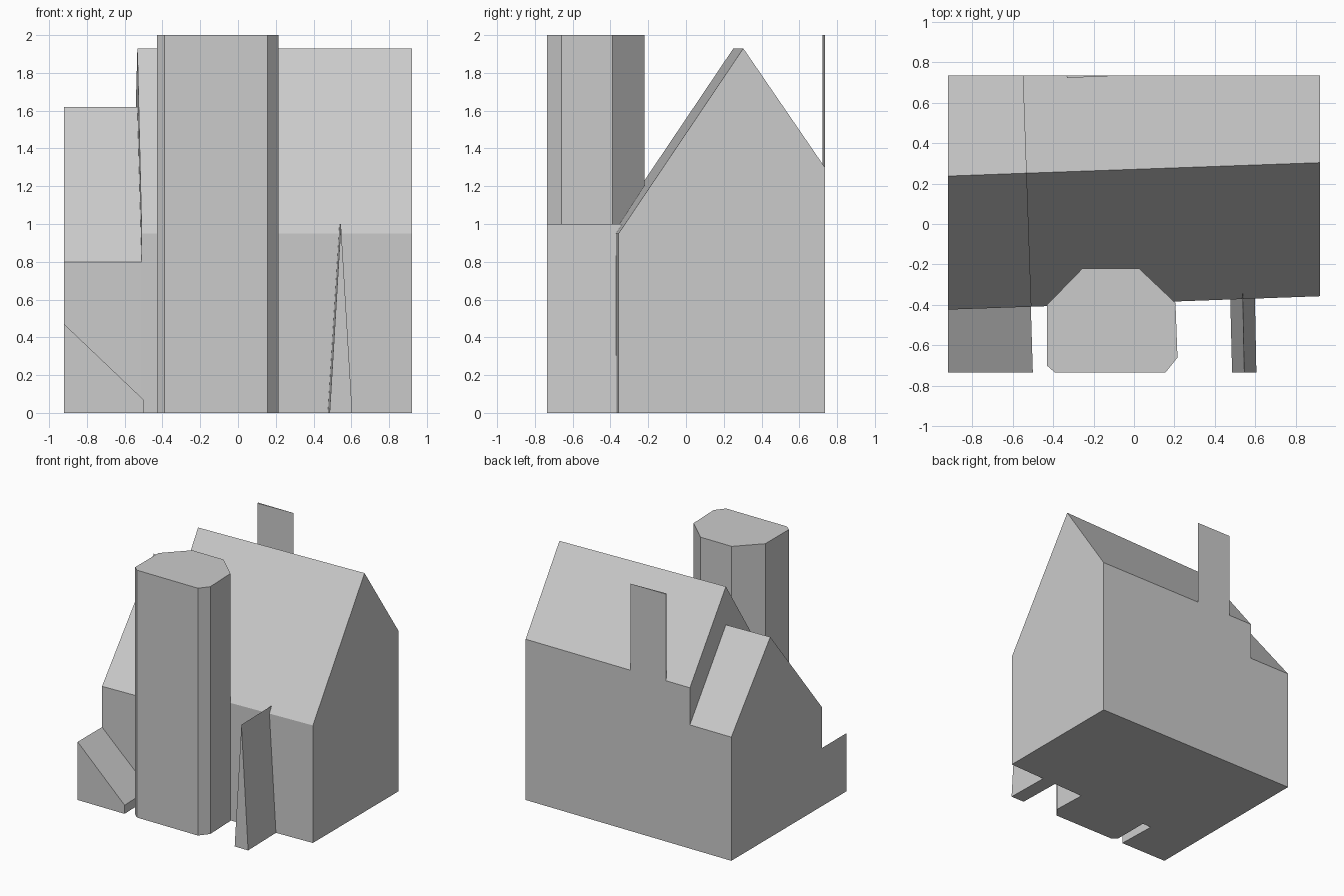
import bpy
import bmesh

cube = bpy.data.objects.get("Cube")
if cube:
    bpy.data.objects.remove(cube, do_unlink=True)

# One plain grey for the whole building
GREY = (0.6, 0.6, 0.6, 1.0)
grey = bpy.data.materials.new("plain grey")
grey.use_nodes = True
grey.diffuse_color = GREY
grey.node_tree.nodes["Principled BSDF"].inputs["Base Color"].default_value = GREY


def loft(name, start, end):
    """Flat-sided solid joining two matching outlines."""
    bm = bmesh.new()
    a = [bm.verts.new(p) for p in start]
    b = [bm.verts.new(p) for p in end]
    bm.faces.new(a)
    bm.faces.new(b)
    for i in range(len(a)):
        j = (i + 1) % len(a)
        bm.faces.new((a[i], a[j], b[j], b[i]))
    bmesh.ops.recalc_face_normals(bm, faces=bm.faces)
    mesh = bpy.data.meshes.new(name)
    bm.to_mesh(mesh)
    bm.free()
    mesh.materials.append(grey)
    obj = bpy.data.objects.new(name, mesh)
    bpy.context.collection.objects.link(obj)
    return obj


def extrude_up(name, plan, bottom, top):
    return loft(name, [(x, y, bottom) for x, y in plan],
                [(x, y, top) for x, y in plan])


LEFT, RIGHT, BACK = -0.92, 0.92, 0.735


# Walls run slightly askew, so plan lines are linear functions
def front_y(x):
    return -0.39 + 0.036 * x


def ridge_y(x):
    return 0.27 + 0.036 * x


def step_x(y):
    return -0.524 - 0.035 * y


def gable(x_at, front_eave, ridge, back_eave):
    """Five-sided gable outline; x_at gives x for a depth y."""
    mid = x_at(0)
    f, r = front_y(mid), ridge_y(mid)
    outline = [(f, 0), (f, front_eave), (r, ridge), (BACK, back_eave), (BACK, 0)]
    return [(x_at(y), y, z) for y, z in outline]


# Tall main house and the lower wing beside it
main_eaves = (0.95, 1.93, 1.30)
wing_eaves = (0.80, 1.62, 1.0)
loft("main_house", gable(step_x, *main_eaves), gable(lambda y: RIGHT, *main_eaves))
loft("lower_wing", gable(lambda y: LEFT, *wing_eaves), gable(step_x, *wing_eaves))

# Stair tower with chamfered corners
extrude_up("front_tower", [
    (-0.43, -0.70), (-0.39, -0.735), (0.155, -0.735), (0.215, -0.66),
    (0.205, -0.39), (0.025, -0.22), (-0.255, -0.22), (-0.43, -0.40)], 0, 2)

# Thin wedge chimney on the back wall
extrude_up("back_chimney", [(-0.335, BACK), (-0.33, 0.722), (-0.02, BACK)], 1.3, 2)

# Narrow pointed buttress
loft("pointed_buttress",
     [(0.485, -0.735, 0), (0.545, -0.735, 1), (0.605, -0.735, 0)],
     [(0.475, -0.34, 0), (0.537, -0.34, 1), (0.597, -0.34, 0)])

# Sloping ramp block in front of the wing
ramp = [(LEFT, 0), (LEFT, 0.47), (-0.50, 0.07), (-0.50, 0)]
loft("sloping_ramp",
     [(x, -0.735, z) for x, z in ramp],
     [(x if x == LEFT else x - 0.01, front_y(x), z) for x, z in ramp])
